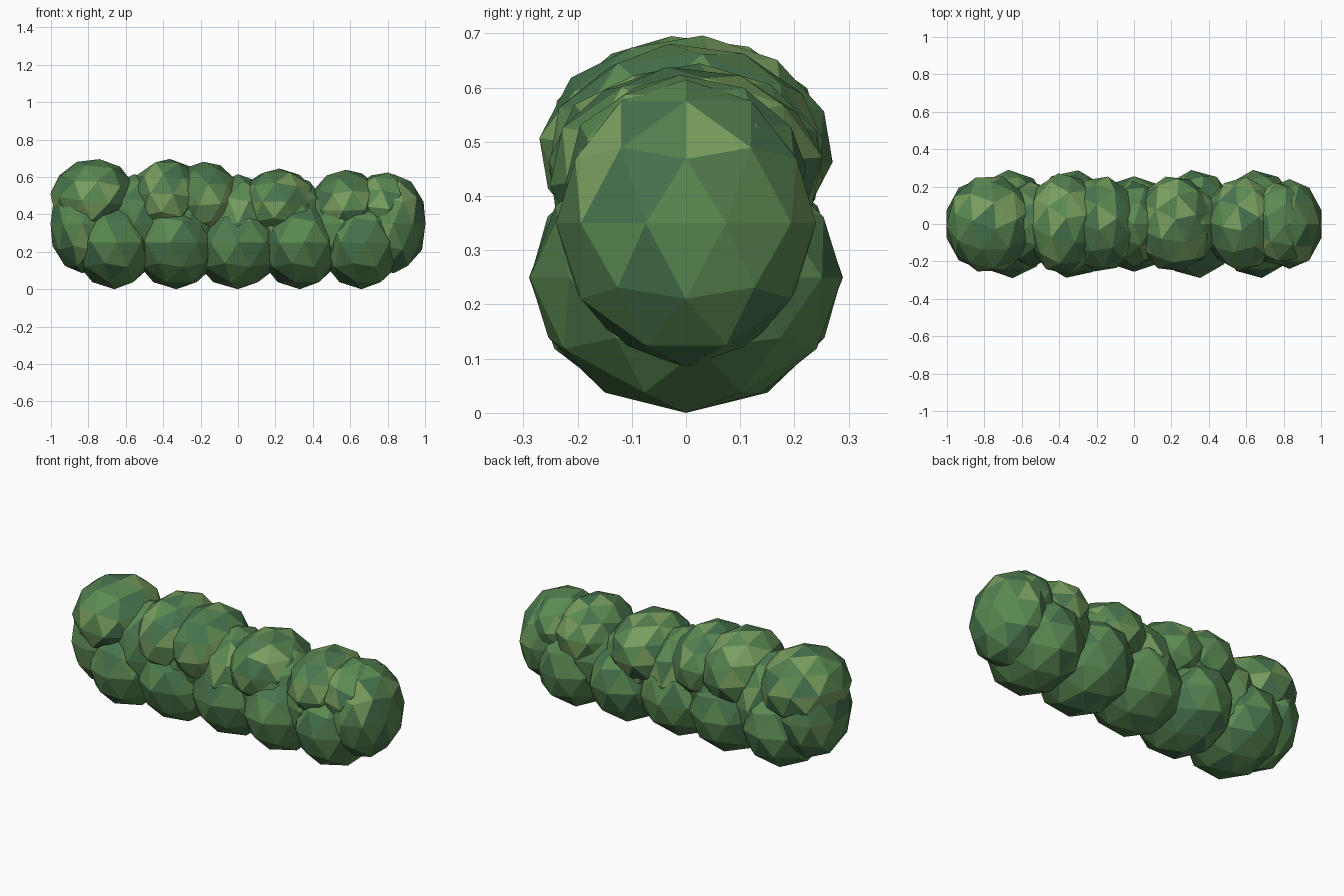
import bpy, bmesh, math, random
from mathutils import Euler

if "Cube" in bpy.data.objects:
    bpy.data.objects.remove(bpy.data.objects["Cube"])

random.seed(4)


def material(name, rgb):
    m = bpy.data.materials.new(name)
    m.diffuse_color = (*rgb, 1)
    m.use_nodes = True
    m.node_tree.nodes["Principled BSDF"].inputs["Base Color"].default_value = m.diffuse_color
    return m


greens = [material("leaf_mid", (0.105, 0.255, 0.085)),
          material("leaf_blue", (0.062, 0.17, 0.075)),
          material("leaf_deep", (0.085, 0.205, 0.075)),
          material("leaf_light", (0.19, 0.34, 0.115))]


def clump(name, centre, radii, rot=(0, 0, 0), weights=(4, 3, 3, 1)):
    """Faceted foliage ball: turn the icosphere, then stretch it to size."""
    bm = bmesh.new()
    bmesh.ops.create_icosphere(bm, subdivisions=2, radius=1)
    turn = Euler([math.radians(a) for a in rot]).to_matrix()
    for v in bm.verts:
        p = turn @ v.co
        v.co = [c + q * r for c, q, r in zip(centre, p, radii)]
    for f in bm.faces:
        f.material_index = random.choices(range(4), weights)[0]
    me = bpy.data.meshes.new(name)
    bm.to_mesh(me)
    bm.free()
    for m in greens:
        me.materials.append(m)
    bpy.context.collection.objects.link(bpy.data.objects.new(name, me))


# Core row running the length of the hedge, including both ends
for i in range(-3, 4):
    end = abs(i) == 3
    clump(f"core_clump_{i + 4}", (i * 0.277, 0, 0.35),
          (0.18 if end else 0.205, 0.24 if end else 0.228, 0.265))

# Lower row resting on the ground
lower = [(-0.66, 0.225, 0.29, 3), (-0.33, 0.235, 0.29, -8), (0, 0.25, 0.255, 0),
         (0.33, 0.225, 0.29, 6), (0.66, 0.225, 0.29, 6)]
for i, (x, rx, ry, spin) in enumerate(lower):
    clump(f"lower_clump_{i + 1}", (x, 0, 0.25), (rx, ry, 0.25),
          (0, 0, spin), (4, 3, 3, 0))

# Uneven crown row
crown = [((-0.77, 0, 0.485), (0.235, 0.265, 0.213), (8, 5, 20)),
         ((-0.375, 0, 0.485), (0.205, 0.275, 0.213), (-6, 4, 8)),
         ((-0.175, 0, 0.475), (0.195, 0.26, 0.208), (5, -6, 25)),
         ((0.215, 0, 0.45), (0.215, 0.26, 0.196), (-5, 3, 12)),
         ((0.58, 0, 0.445), (0.195, 0.255, 0.195), (6, -5, 30)),
         ((0.78, 0, 0.44), (0.185, 0.225, 0.185), (4, 6, 10))]
for i, (c, r, rot) in enumerate(crown):
    clump(f"crown_clump_{i + 1}", c, r, rot, (4, 2, 2, 4))
